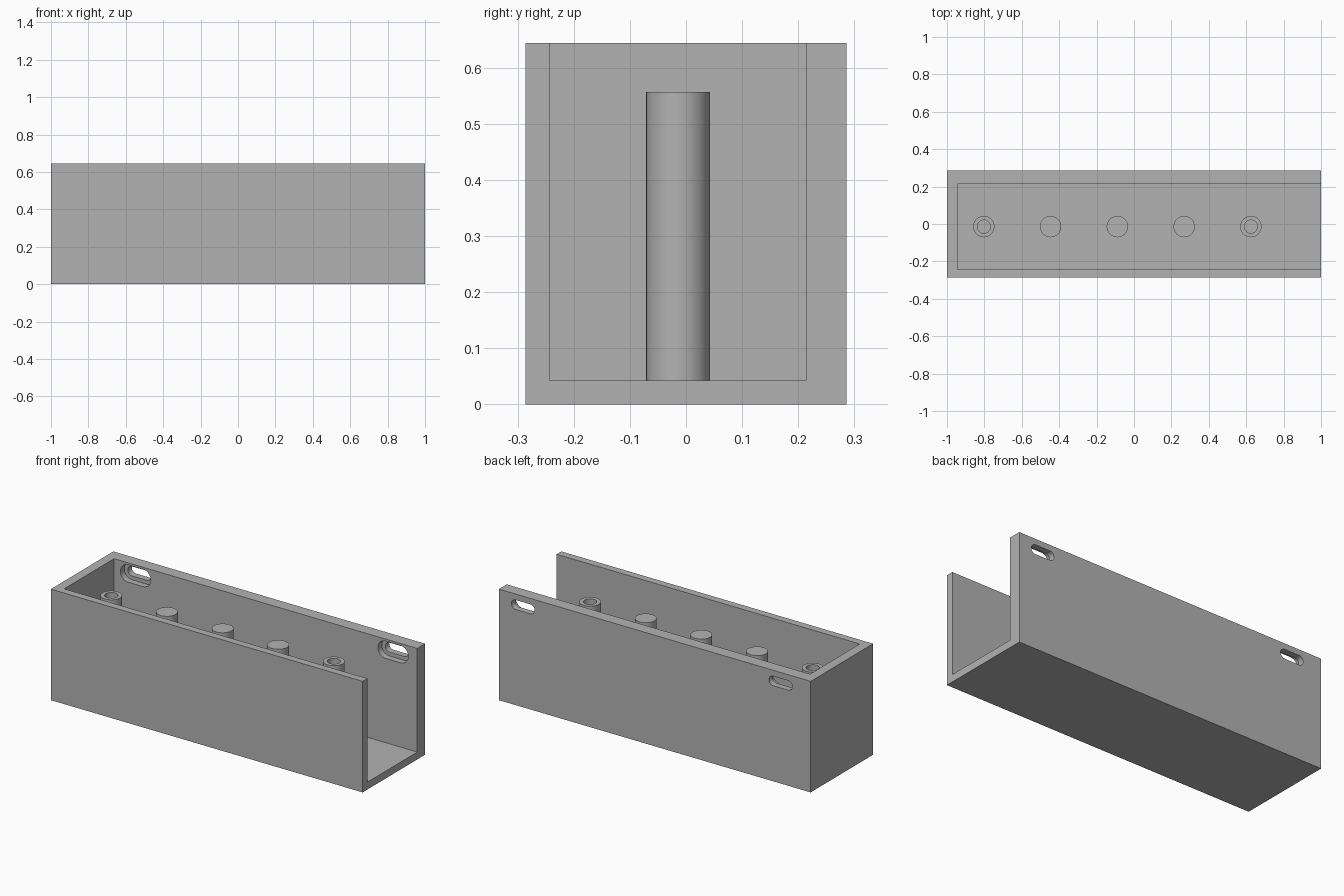
import bpy, bmesh, math
from mathutils import Matrix, Vector

old = bpy.data.objects.get("Cube")
if old:
    bpy.data.objects.remove(old, do_unlink=True)

# Single grey material
grey = bpy.data.materials.new("plain grey")
grey.use_nodes = True
colour = (0.45, 0.45, 0.45, 1)
grey.diffuse_color = colour
grey.node_tree.nodes["Principled BSDF"].inputs["Base Color"].default_value = colour

LENGTH, WIDTH, HEIGHT = 2.0, 0.572, 0.644
FLOOR, INNER_FRONT, INNER_BACK = 0.043, -0.243, 0.214
POST_Y, POST_TOP, POST_RADIUS = -0.014, 0.557, 0.057


def finish(name, bm):
    bmesh.ops.recalc_face_normals(bm, faces=bm.faces)
    mesh = bpy.data.meshes.new(name)
    bm.to_mesh(mesh)
    bm.free()
    mesh.materials.append(grey)
    obj = bpy.data.objects.new(name, mesh)
    bpy.context.collection.objects.link(obj)
    return obj


def box(name, low, high):
    low, high = Vector(low), Vector(high)
    bm = bmesh.new()
    bmesh.ops.create_cube(bm, size=1)
    bmesh.ops.scale(bm, vec=high - low, verts=bm.verts)
    bmesh.ops.translate(bm, vec=(low + high) / 2, verts=bm.verts)
    return finish(name, bm)


def slot(name, x, z, length, height, y0, y1):
    """Round-ended slot running through the wall along y."""
    bm = bmesh.new()
    r, half, steps = height / 2, (length - height) / 2, 16
    ring = []
    for side in (1, -1):
        for i in range(steps + 1):
            a = -math.pi / 2 + math.pi * i / steps
            ring.append(bm.verts.new((x + side * (half + r * math.cos(a)), y0,
                                      z + side * r * math.sin(a))))
    face = bm.faces.new(ring)
    new = bmesh.ops.extrude_face_region(bm, geom=[face])["geom"]
    bmesh.ops.translate(bm, vec=(0, y1 - y0, 0),
                        verts=[v for v in new if isinstance(v, bmesh.types.BMVert)])
    return finish(name, bm)


def cylinder(name, x, radius, z0, z1):
    bm = bmesh.new()
    bmesh.ops.create_cone(bm, cap_ends=True, segments=48, radius1=radius, radius2=radius,
                          depth=z1 - z0,
                          matrix=Matrix.Translation((x, POST_Y, (z0 + z1) / 2)))
    return finish(name, bm)


def cut(obj, cutter):
    """Subtract the cutter and discard it."""
    mod = obj.modifiers.new("cut", "BOOLEAN")
    mod.operation, mod.solver, mod.object = "DIFFERENCE", "EXACT", cutter
    bpy.context.view_layer.objects.active = obj
    bpy.ops.object.modifier_apply(modifier=mod.name)
    bpy.data.objects.remove(cutter, do_unlink=True)


def smooth(obj):
    bpy.ops.object.select_all(action="DESELECT")
    obj.select_set(True)
    bpy.context.view_layer.objects.active = obj
    bpy.ops.object.shade_smooth_by_angle(angle=math.radians(30))


# Open-topped housing with one open end
housing = box("housing", (-LENGTH / 2, -WIDTH / 2, 0), (LENGTH / 2, WIDTH / 2, HEIGHT))
cut(housing, box("cavity", (-0.945, INNER_FRONT, FLOOR), (1.2, INNER_BACK, 1)))

# Mounting slots in the back wall, each with a wider recess inside
for x in (-0.807, 0.845):
    cut(housing, slot("slot_cutter", x, 0.582, 0.15, 0.055, 0.1, 0.4))
    cut(housing, slot("recess_cutter", x, 0.582, 0.195, 0.1, 0.1, 0.25))
smooth(housing)

# Row of standing posts, the two end ones bored for screws
for i in range(5):
    x = -0.803 + 0.357 * i
    post = cylinder(f"post_{i + 1}", x, POST_RADIUS, FLOOR - 0.01, POST_TOP)
    if i in (0, 4):
        cut(post, cylinder("bore_cutter", x, 0.035, 0.27, 0.7))
    smooth(post)
